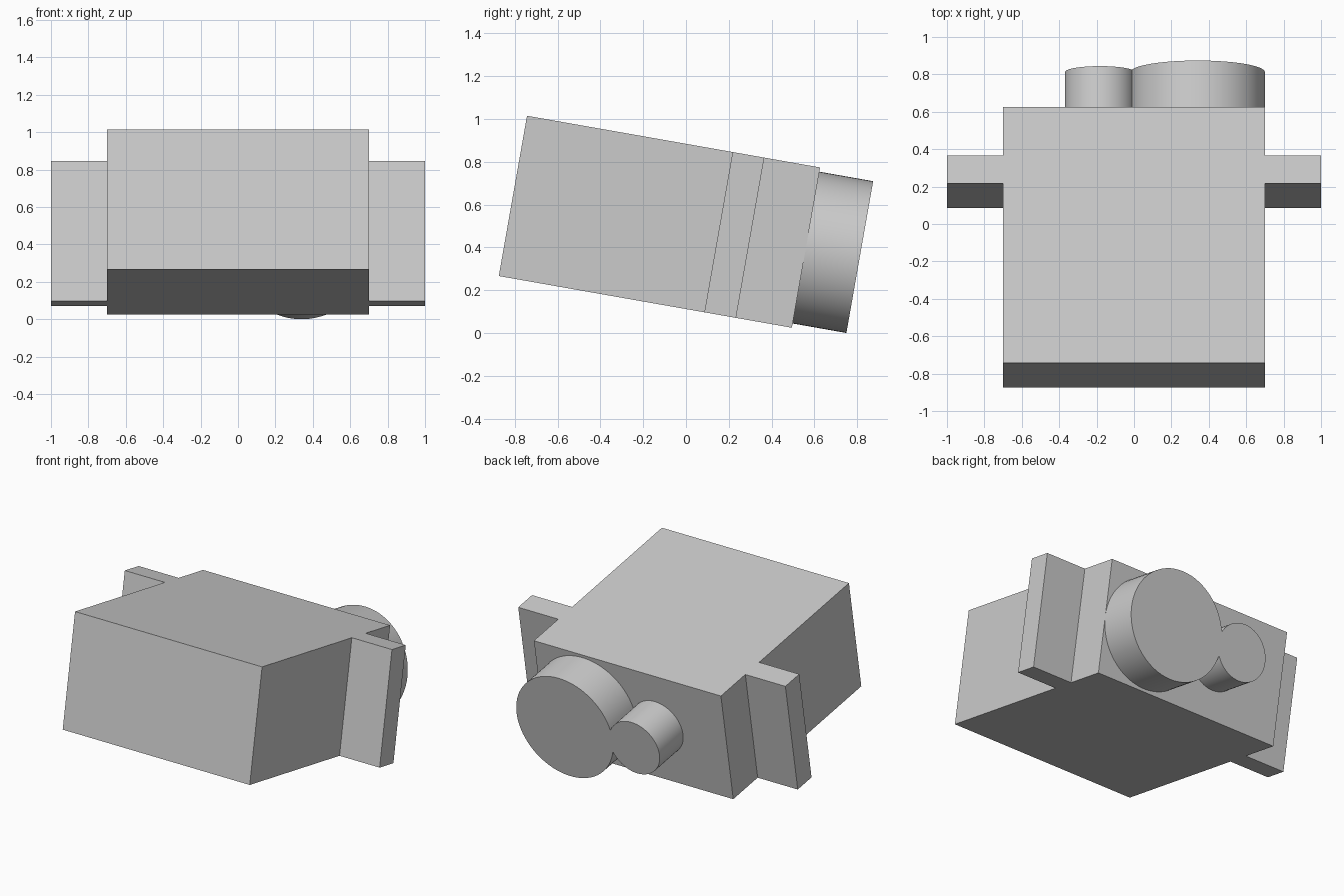
import bpy, bmesh
from math import radians, sin, cos, acos, pi, tau
from mathutils import Matrix

old = bpy.data.objects.get("Cube")
if old:
    bpy.data.objects.remove(old, do_unlink=True)

grey = bpy.data.materials.new("light grey")
grey.use_nodes = True
grey.diffuse_color = (0.6, 0.6, 0.6, 1)
grey.node_tree.nodes["Principled BSDF"].inputs["Base Color"].default_value = (0.6, 0.6, 0.6, 1)

# The whole housing leans nose-up about the x axis
TILT = Matrix.Translation((0, -0.124, 0.52)) @ Matrix.Rotation(radians(-10), 4, "X")


def extruded(name, outline, depth):
    """Extrude a closed loop of 3D points along a vector into a solid."""
    bm = bmesh.new()
    face = bm.faces.new([bm.verts.new(p) for p in outline])
    moved = bmesh.ops.extrude_face_region(bm, geom=[face], use_keep_orig=True)
    verts = [v for v in moved["geom"] if isinstance(v, bmesh.types.BMVert)]
    bmesh.ops.translate(bm, verts=verts, vec=depth)
    bmesh.ops.recalc_face_normals(bm, faces=bm.faces)
    mesh = bpy.data.meshes.new(name)
    bm.to_mesh(mesh)
    bm.free()
    mesh.materials.append(grey)
    obj = bpy.data.objects.new(name, mesh)
    bpy.context.collection.objects.link(obj)
    obj.matrix_world = TILT
    return obj


# Housing with a mounting flange on each side, as one mirrored plan outline
front, back, half_height = -0.695, 0.695, 0.38
half = [(0.7, front), (0.7, 0.28), (1, 0.28), (1, 0.43), (0.7, 0.43), (0.7, back)]
plan = half + [(-x, y) for x, y in reversed(half)]
extruded("housing", [(x, y, -half_height) for x, y in plan], (0, 0, 2 * half_height))

# Output boss: a large and a small round merged into one outline
big_x, big_r = 0.34, 0.36
small_x, small_r = -0.182, 0.188
gap = big_x - small_x
big_cut = acos((gap**2 + big_r**2 - small_r**2) / (2 * gap * big_r))
small_cut = acos((gap**2 + small_r**2 - big_r**2) / (2 * gap * small_r))


def arc(cx, r, start, end, steps):
    return [(cx + r * cos(start + (end - start) * i / steps), back,
             r * sin(start + (end - start) * i / steps)) for i in range(steps + 1)]


outline = arc(big_x, big_r, big_cut - pi, pi - big_cut, 72)
outline += arc(small_x, small_r, small_cut, tau - small_cut, 56)[1:-1]
boss = extruded("output_boss", outline, (0, 0.255, 0))

bpy.ops.object.select_all(action="DESELECT")
boss.select_set(True)
bpy.context.view_layer.objects.active = boss
bpy.ops.object.shade_smooth_by_angle(angle=radians(30))
